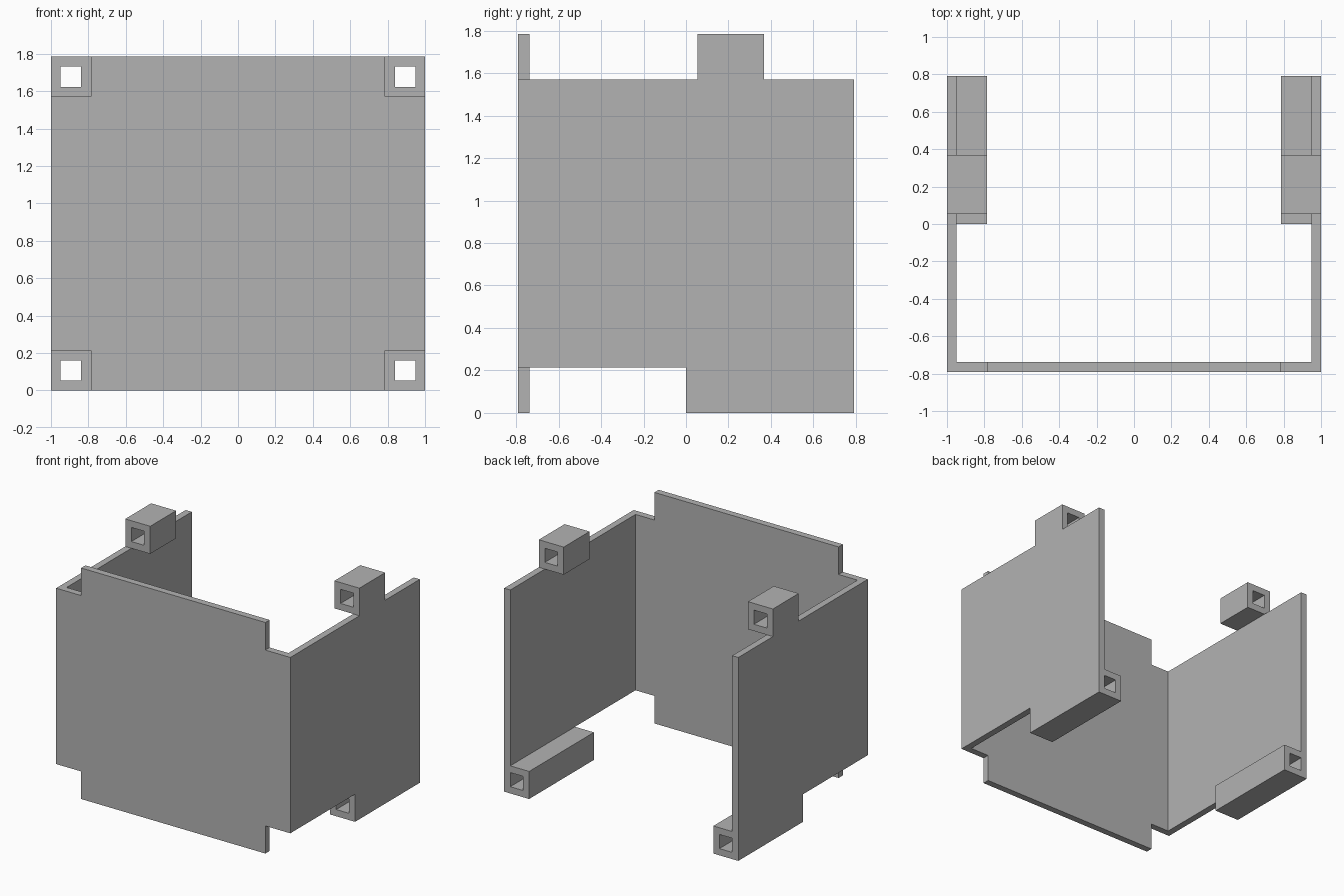
import bpy
import bmesh
from mathutils import Vector

if "Cube" in bpy.data.objects:
    bpy.data.objects.remove(bpy.data.objects["Cube"], do_unlink=True)

# Single matte grey
grey = bpy.data.materials.new("plain grey")
grey.use_nodes = True
colour = (0.45, 0.45, 0.45, 1)
grey.diffuse_color = colour
grey.node_tree.nodes["Principled BSDF"].inputs["Base Color"].default_value = colour

HALF_W, HALF_D, HEIGHT = 1.0, 0.79, 1.784
WALL = 0.052          # sheet thickness
TUBE = 0.213          # outer size of the square tubes
LOW, HIGH = TUBE, HEIGHT - TUBE


def finish(name, bm):
    bmesh.ops.recalc_face_normals(bm, faces=bm.faces)
    mesh = bpy.data.meshes.new(name)
    bm.to_mesh(mesh)
    bm.free()
    mesh.materials.append(grey)
    obj = bpy.data.objects.new(name, mesh)
    bpy.context.collection.objects.link(obj)
    return obj


def extrude_profile(name, points, y0, y1):
    """Extrude an x-z outline along y."""
    bm = bmesh.new()
    face = bm.faces.new([bm.verts.new((x, y0, z)) for x, z in points])
    result = bmesh.ops.extrude_face_region(bm, geom=[face])
    verts = [v for v in result["geom"] if isinstance(v, bmesh.types.BMVert)]
    bmesh.ops.translate(bm, verts=verts, vec=Vector((0, y1 - y0, 0)))
    return finish(name, bm)


def rectangle(x0, x1, z0, z1):
    return [(x0, z0), (x1, z0), (x1, z1), (x0, z1)]


def square_tube(name, x0, x1, z0, z1, y0, y1):
    """Open-ended tube running along y, with equal walls."""
    outer = rectangle(x0, x1, z0, z1)
    inner = rectangle(x0 + WALL, x1 - WALL, z0 + WALL, z1 - WALL)
    bm = bmesh.new()
    rings = [[bm.verts.new((x, y, z)) for x, z in outline]
             for outline, y in ((outer, y0), (outer, y1), (inner, y1), (inner, y0))]
    for a in range(4):
        ring, following = rings[a], rings[(a + 1) % 4]
        for i in range(4):
            j = (i + 1) % 4
            bm.faces.new((ring[i], ring[j], following[j], following[i]))
    return finish(name, bm)


# Front panel with notched corners
inset = HALF_W - TUBE
right_edge = [(inset, 0), (inset, LOW), (HALF_W, LOW),
              (HALF_W, HIGH), (inset, HIGH), (inset, HEIGHT)]
left_edge = [(-x, z) for x, z in reversed(right_edge)]
extrude_profile("front_panel", right_edge + left_edge, -HALF_D, -HALF_D + WALL)

# Side walls, and the tubes along their lower and upper edges
for side, sign in (("left", 1), ("right", -1)):
    wall_x = sorted((sign * HALF_W, sign * (HALF_W - WALL)))
    tube_x = sorted((sign * HALF_W, sign * inset))
    extrude_profile(side + "_wall", rectangle(*wall_x, LOW, HIGH),
                    -HALF_D + WALL, HALF_D)
    square_tube(side + "_lower_tube", *tube_x, 0, LOW, 0, HALF_D)
    square_tube(side + "_upper_tube", *tube_x, HIGH, HEIGHT, 0.053, 0.368)
